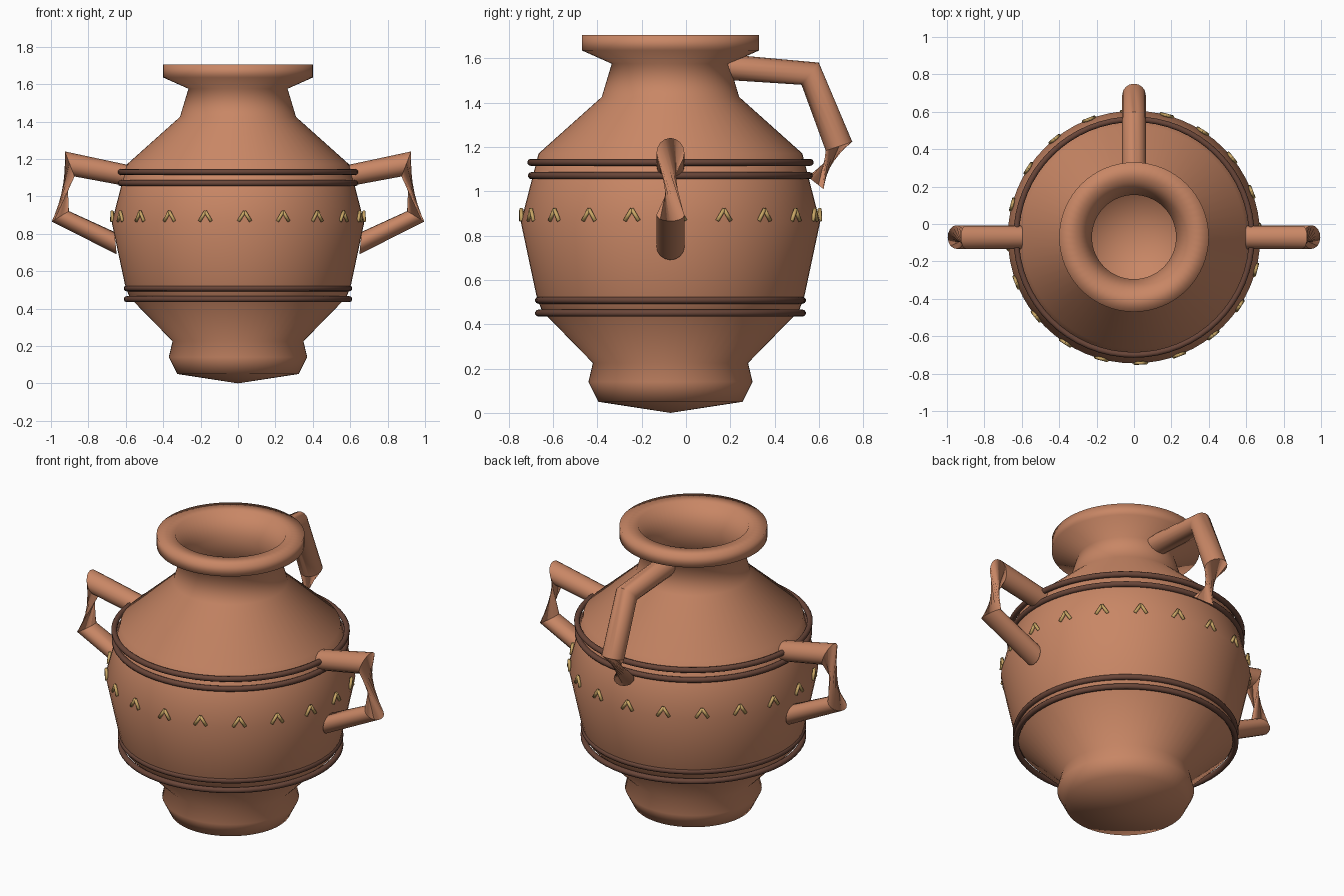
import bpy
import bmesh
from math import sin, cos, pi, radians
from mathutils import Vector, Matrix

default = bpy.data.objects.get("Cube")
if default:
    bpy.data.objects.remove(default, do_unlink=True)

AXIS = Vector((0, -0.07, 0))  # the jar's upright axis


def material(name, rgb):
    mat = bpy.data.materials.new(name)
    mat.use_nodes = True
    mat.diffuse_color = (*rgb, 1)
    mat.node_tree.nodes["Principled BSDF"].inputs["Base Color"].default_value = (*rgb, 1)
    return mat


clay = material("terracotta", (0.58, 0.24, 0.13))
brown = material("dark_glaze", (0.14, 0.06, 0.04))
gold = material("ochre", (0.58, 0.38, 0.13))


def finish(name, bm, mat):
    bmesh.ops.recalc_face_normals(bm, faces=bm.faces)
    mesh = bpy.data.meshes.new(name)
    bm.to_mesh(mesh)
    bm.free()
    mesh.materials.append(mat)
    mesh.shade_smooth()
    obj = bpy.data.objects.new(name, mesh)
    obj.location = AXIS
    bpy.context.collection.objects.link(obj)
    return obj


# Jar: one lathed profile, up the outside and down the inside
outside = [(0, 0), (0.325, 0.05), (0.37, 0.14), (0.35, 0.225), (0.58, 0.46),
           (0.605, 0.53), (0.675, 0.86), (0.595, 1.17), (0.31, 1.425),
           (0.265, 1.575), (0.40, 1.635), (0.40, 1.705)]
inside = [(0.30, 1.705), (0.225, 1.575), (0.27, 1.41), (0.55, 1.15), (0.63, 0.86),
          (0.56, 0.53), (0.31, 0.24), (0.32, 0.14), (0, 0.1)]
bm = bmesh.new()
verts = [bm.verts.new((r, 0, z)) for r, z in outside + inside]
edges = [bm.edges.new(pair) for pair in zip(verts, verts[1:])]
bmesh.ops.spin(bm, geom=verts + edges, cent=(0, 0, 0), axis=(0, 0, 1),
               angle=2 * pi, steps=64, use_duplicate=False)
bmesh.ops.remove_doubles(bm, verts=bm.verts, dist=0.0005)
finish("jar_body", bm, clay)


# Raised bands: two at the shoulder, two below the belly
def band(name, radius, z, tube=0.016, segments=64, sides=10):
    bm = bmesh.new()
    bmesh.ops.create_circle(bm, segments=sides, radius=tube,
                            matrix=Matrix.Translation((radius, 0, z)) @ Matrix.Rotation(pi / 2, 4, 'X'))
    bmesh.ops.spin(bm, geom=bm.verts[:] + bm.edges[:], cent=(0, 0, 0), axis=(0, 0, 1),
                   angle=2 * pi, steps=segments, use_duplicate=False)
    bmesh.ops.remove_doubles(bm, verts=bm.verts, dist=0.0005)
    finish(name, bm, brown)


band("shoulder_band_upper", 0.63, 1.13)
band("shoulder_band_lower", 0.627, 1.07)
band("foot_band_upper", 0.595, 0.508)
band("foot_band_lower", 0.595, 0.45)


# Chevrons: pairs of slanted rods set around the belly
bm = bmesh.new()
for i in range(20):
    turn = Matrix.Rotation(radians(3 + 18 * i), 4, 'Z')
    for side in (-1, 1):
        place = Matrix.Translation((0.674, side * 0.016, 0.893)) @ Matrix.Rotation(side * radians(32), 4, 'X')
        bmesh.ops.create_cone(bm, cap_ends=True, segments=8, radius1=0.009, radius2=0.009,
                              depth=0.062, matrix=turn @ place)
finish("belly_chevrons", bm, gold)


# Handles: lofted tubes; each ring is (centre, half-height vector, twist) in the
# radial plane, and a jump in twist wrings the tube between two corners
def handle(name, rings, angle, mirrored=False, width=0.063, sides=16):
    bm = bmesh.new()
    loops = []
    for (d, z), (hd, hz), twist in rings:
        loop = []
        for k in range(sides):
            a = 2 * pi * k / sides + radians(twist)
            y = width * sin(a) * (-1 if mirrored else 1)
            loop.append(bm.verts.new((d + hd * cos(a), y, z + hz * cos(a))))
        loops.append(loop)
    for low, high in zip(loops, loops[1:]):
        for k in range(sides):
            n = (k + 1) % sides
            bm.faces.new((low[k], low[n], high[n], high[k]))
    bm.faces.new(loops[0])
    bm.faces.new(loops[-1])
    bm.transform(Matrix.Rotation(radians(angle), 4, 'Z'))
    obj = finish(name, bm, clay)
    bpy.context.view_layer.objects.active = obj
    obj.select_set(True)
    bpy.ops.object.shade_smooth_by_angle(angle=radians(60))
    obj.select_set(False)


WRING = 155
side_rings = [((0.56, 1.105), (0.015, 0.06), 0),
              ((0.90, 1.173), (0.026, 0.067), 0),
              ((0.95, 0.893), (0.046, -0.028), WRING),
              ((0.655, 0.75), (-0.006, -0.06), WRING)]
handle("left_handle", side_rings, 0)
handle("right_handle", side_rings, 180, mirrored=True)

back_rings = [((0.25, 1.56), (0.0, 0.058), 0),
              ((0.63, 1.53), (0.039, 0.05), 0),
              ((0.76, 1.203), (0.06, 0.02), 0),
              ((0.655, 1.037), (0.036, -0.028), WRING)]
handle("back_handle", back_rings, 90)
